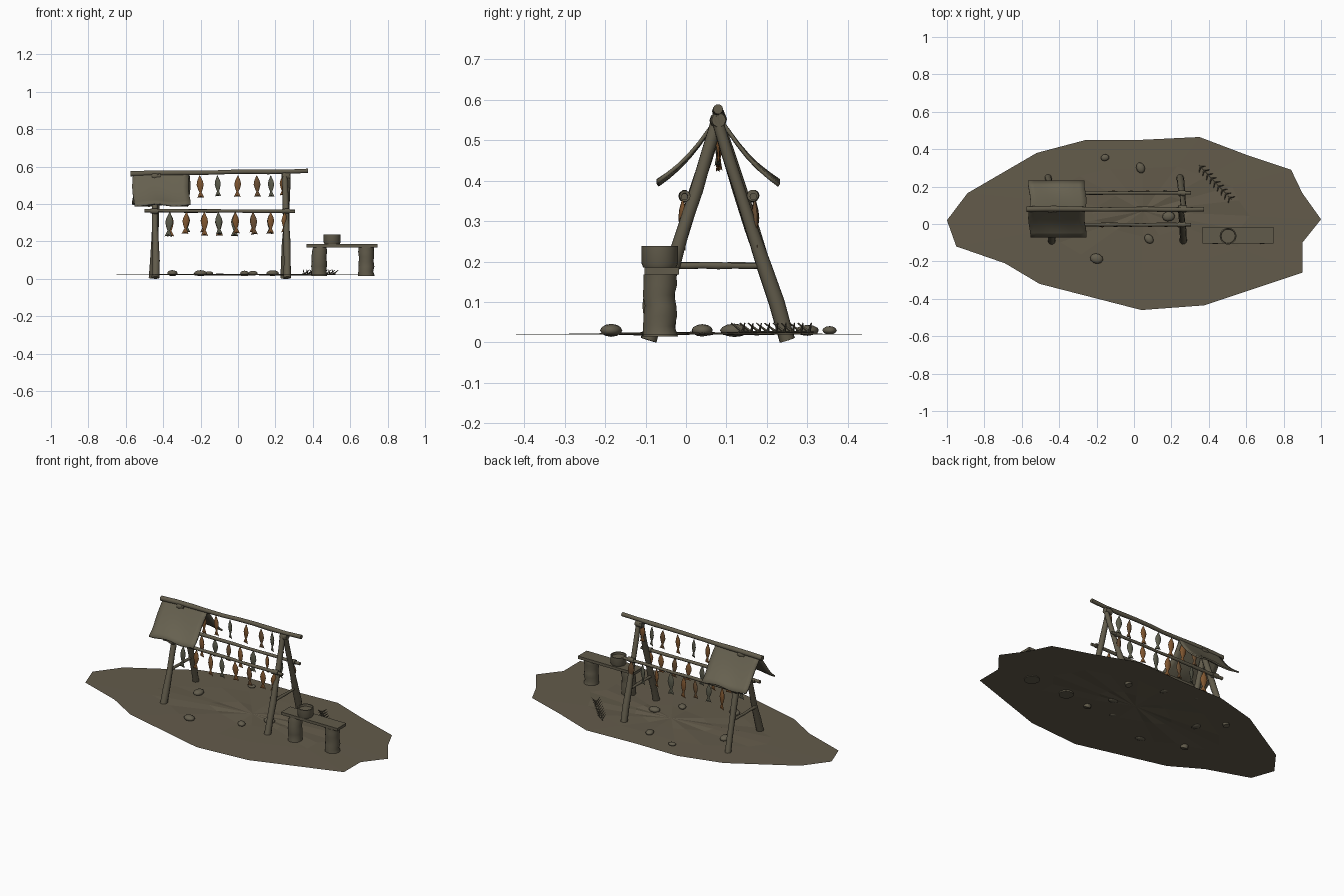
import bpy, bmesh, math, random
from mathutils import Vector, Matrix

random.seed(7)
cube = bpy.data.objects.get("Cube")
if cube:
    bpy.data.objects.remove(cube)


def material(name, color):
    m = bpy.data.materials.new(name)
    m.use_nodes = True
    m.diffuse_color = (*color, 1)
    m.node_tree.nodes["Principled BSDF"].inputs["Base Color"].default_value = (*color, 1)
    return m


earth = material("earth", (0.125, 0.105, 0.07))
wood = material("weathered wood", (0.12, 0.105, 0.07))
cloth = material("hide cloth", (0.135, 0.12, 0.08))
stone = material("stone", (0.125, 0.11, 0.075))
fish_mats = [material("orange fish", (0.22, 0.095, 0.03)),
             material("grey fish", (0.105, 0.105, 0.072)),
             material("brown fish", (0.15, 0.08, 0.035))]


def finish(bm, name, mat, smooth=40):
    bmesh.ops.recalc_face_normals(bm, faces=bm.faces)
    mesh = bpy.data.meshes.new(name)
    bm.to_mesh(mesh)
    bm.free()
    mesh.materials.append(mat)
    obj = bpy.data.objects.new(name, mesh)
    bpy.context.collection.objects.link(obj)
    if smooth:
        bpy.ops.object.select_all(action='DESELECT')
        obj.select_set(True)
        bpy.context.view_layer.objects.active = obj
        bpy.ops.object.shade_smooth_by_angle(angle=math.radians(smooth))
    return obj


def skin(bm, rings):
    """Join successive rings of points and cap both ends."""
    loops = [[bm.verts.new(p) for p in ring] for ring in rings]
    n = len(loops[0])
    for a, b in zip(loops, loops[1:]):
        for i in range(n):
            j = (i + 1) % n
            bm.faces.new((a[i], a[j], b[j], b[i]))
    bm.faces.new(loops[0][::-1])
    bm.faces.new(loops[-1])


def pole(name, a, b, r0, r1, mat=wood, sides=10, steps=6, wobble=0.12):
    """Slightly crooked round pole from a to b."""
    a, b = Vector(a), Vector(b)
    turn = (b - a).to_track_quat('Z', 'Y')
    rings = []
    for s in range(steps + 1):
        t = s / steps
        r = (r0 + (r1 - r0) * t) * random.uniform(1 - wobble, 1 + wobble)
        off = Vector((random.uniform(-1, 1), random.uniform(-1, 1), 0)) * r0 * wobble
        rings.append([a.lerp(b, t) + turn @ (off + Vector((math.cos(k), math.sin(k), 0)) * r)
                      for k in (math.tau * i / sides for i in range(sides))])
    bm = bmesh.new()
    skin(bm, rings)
    return finish(bm, name, mat)


def lathe(name, profile, centre, mat, sides=20):
    bm = bmesh.new()
    c = Vector(centre)
    skin(bm, [[c + Vector((r * math.cos(k), r * math.sin(k), z))
               for k in (math.tau * i / sides for i in range(sides))] for r, z in profile])
    return finish(bm, name, mat)


# Ground sheet with a rumpled middle
outline = [(-1, .02), (-.89, .165), (-.52, .38), (-.255, .45), (.04, .45), (.35, .465),
           (.6, .37), (.84, .29), (.9, .165), (1, .025), (.9, -.1), (.9, -.26),
           (.375, -.435), (.04, -.46), (-.505, -.32), (-.69, -.21), (-.95, -.12)]
hub = Vector((.05, .07, .024))
bm = bmesh.new()
loops = []
for k in (1, .6, .26):
    loop = []
    for i, (x, y) in enumerate(outline):
        p = hub.lerp(Vector((x, y, .02)), k)
        p.z = .02 if k == 1 else .022
        if k < .5:
            p.z += .007 * (-1) ** i * random.uniform(.4, 1)
        loop.append(bm.verts.new(p))
    loops.append(loop)
top = bm.verts.new(hub)
n = len(outline)
for i in range(n):
    j = (i + 1) % n
    for a, b in zip(loops, loops[1:]):
        bm.faces.new((a[j], a[i], b[i], b[j]))
    bm.faces.new((loops[-1][j], loops[-1][i], top))
ground = finish(bm, "ground", earth, 0)
if ground.data.polygons[0].normal.z < 0:
    ground.data.flip_normals()

# A-shaped end frames
for side, xb, xt in (("right", -.45, -.445), ("left", .255, .25)):
    pole(side + "_front_leg", (xb + .01, -.093, .006), (xt, .083, .565), .019, .015)
    pole(side + "_back_leg", (xb - .01, .252, .006), (xt + .02, .075, .56), .019, .015)
    pole(side + "_crossbar", (xb, -.035, .19), (xb, .195, .19), .009, .008)
    pole(side + "_ridge_lashing", (xt - .015, .08, .55), (xt + .03, .08, .55), .019, .019, steps=3)

# Ridge pole and hanging rails
pole("ridge_pole", (-.575, .08, .562), (.375, .078, .576), .014, .012, steps=9)
for name, y in (("front_rail", -.004), ("back_rail", .166)):
    pole(name, (-.5, y, .364), (.305, y, .361), .010, .009, steps=9)
    for x in (-.447, .255):
        pole(name + "_lashing", (x - .02, y, .362), (x + .02, y, .362), .014, .014, steps=3)


# Drying fish, hung by the head
fish_shape = [(.004, .002, .002), (-.008, .007, .004), (-.025, .015, .007), (-.045, .019, .008),
              (-.068, .013, .006), (-.085, .006, .003), (-.1, .013, .002), (-.115, .019, .0015)]


def fish(x, y, z, mat):
    size = random.uniform(.9, 1.12)
    turn = Matrix.Rotation(random.uniform(-.45, .45), 3, 'Z') @ \
        Matrix.Rotation(random.uniform(-.07, .07), 3, 'Y')
    bm = bmesh.new()
    rings = []
    for dz, w, t in fish_shape:
        ring = []
        for i in range(8):
            k = math.tau * i / 8
            notch = .012 * (1 - abs(math.cos(k))) if dz < -.11 else 0
            ring.append(Vector((x, y, z)) + turn @ Vector(
                (w * math.cos(k), t * math.sin(k), dz + notch)) * size)
        rings.append(ring)
    skin(bm, rings)
    finish(bm, "fish", mat, 50)


o, g, b = fish_mats
low_x = (-.365, -.275, -.18, -.105, -.015, .08, .175, .25)
for y, mats in ((-.008, (g, o, o, g, o, b, o, o)), (.17, (o, g, b, o, g, o, g, b))):
    for x, m in zip(low_x, mats):
        fish(x, y, .352, m)
for x, m in zip((-.45, -.37, -.29, -.205, -.11, 0, .1, .175, .24), (o, b, o, o, g, o, b, g, o)):
    fish(x, .08, .548, m)

# Hide awning draped over one end of the ridge
bm = bmesh.new()
cols, rows = 10, 12
grid = []
for i in range(cols + 1):
    u = i / cols
    line = []
    for j in range(rows + 1):
        v = j / rows * 2 - 1
        d = abs(v)
        z = .568 - .17 * d - .02 * math.sin(math.pi * d) + .006 * math.sin(u * 9 + v * 2) * d
        x = -.56 + .3 * u + .006 * math.sin(v * 5)
        line.append(bm.verts.new((x, .08 + .153 * v, z)))
    grid.append(line)
for a, c in zip(grid, grid[1:]):
    for j in range(rows):
        bm.faces.new((a[j], c[j], c[j + 1], a[j + 1]))
awning = finish(bm, "awning", cloth)
awning.modifiers.new("thickness", 'SOLIDIFY').thickness = .009

# Bench: two stumps, a plank and a pot
for name, x in (("right_stump", .435), ("left_stump", .685)):
    pole(name, (x, -.065, .015), (x, -.065, .168), .043, .039, sides=14, wobble=.07)
bm = bmesh.new()
bmesh.ops.create_cube(bm, size=1, matrix=Matrix.Translation((.555, -.06, .177))
                      @ Matrix.Diagonal((.38, .086, .017, 1)))
finish(bm, "bench_plank", wood, 0)
lathe("pot", [(.041, 0), (.045, .01), (.045, .052), (.039, .052), (.037, .04)],
      (.503, -.065, .186), wood)

# Scattered stones
for x, y, r in ((-.155, .355, .021), (.035, .3, .027), (-.2, -.185, .032), (.08, -.08, .026),
                (.185, .04, .031), (-.35, .12, .033)):
    bm = bmesh.new()
    bmesh.ops.create_icosphere(bm, subdivisions=2, radius=r, matrix=Matrix.Translation((x, y, .03))
                               @ Matrix.Rotation(x * 9, 4, 'Z') @ Matrix.Diagonal((.85, 1.1, .5, 1)))
    finish(bm, "stone", stone, 60)

# Dry frond lying on the ground
start, end = Vector((.345, .315, .026)), Vector((.52, .13, .026))
pole("frond_stem", start, end, .003, .002, sides=5)
along = (end - start).normalized()
across = Vector((-along.y, along.x, 0))
for i in range(9):
    p = start.lerp(end, (i + .5) / 9)
    for s in (-1, 1):
        tip = p + across * s * .024 + along * .016 + Vector((0, 0, .022))
        pole("frond_leaf", p, tip, .004, .0015, sides=4, steps=2)
